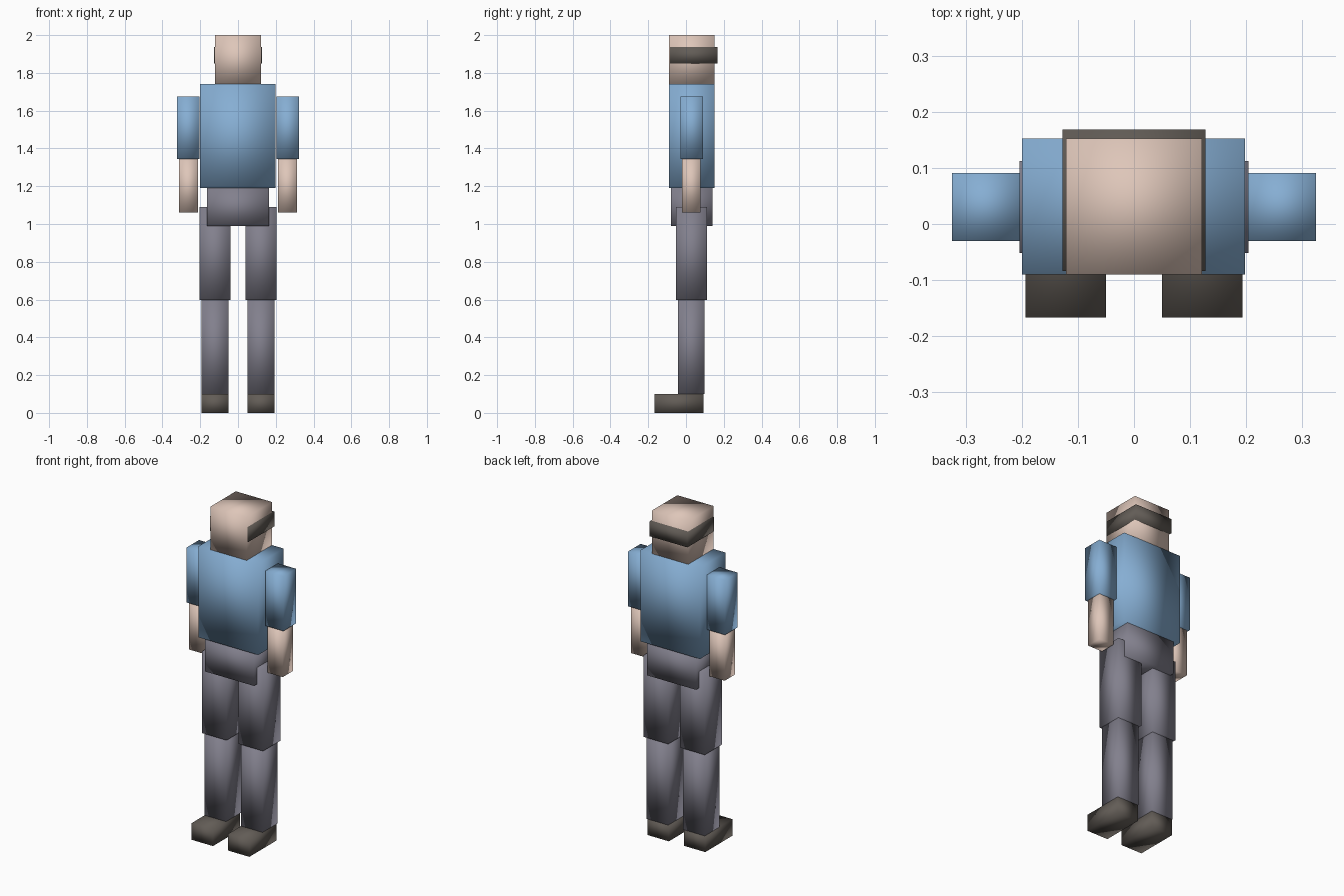
import bpy
import bmesh
from mathutils import Vector

if "Cube" in bpy.data.objects:
    bpy.data.objects.remove(bpy.data.objects["Cube"])


def material(name, rgb):
    """Flat colour given as sRGB 0-255, stored as linear values."""
    lin = [((c / 255 + 0.055) / 1.055) ** 2.4 for c in rgb]
    m = bpy.data.materials.new(name)
    m.diffuse_color = (*lin, 1)
    m.use_nodes = True
    m.node_tree.nodes["Principled BSDF"].inputs["Base Color"].default_value = m.diffuse_color
    return m


SKIN = material("skin", (222, 198, 185))
BLUE = material("shirt_blue", (134, 174, 211))
GREY = material("trouser_grey", (130, 128, 141))
BROWN = material("shoe_brown", (98, 92, 86))


def box(name, x, y, z, mat):
    """Box between (min, max) limits, with soft shading across its edges."""
    lo, hi = Vector((x[0], y[0], z[0])), Vector((x[1], y[1], z[1]))
    bm = bmesh.new()
    bmesh.ops.create_cube(bm, size=1)
    size = hi - lo
    for v in bm.verts:
        v.co = Vector(v.co[i] * size[i] for i in range(3))
    for f in bm.faces:
        f.smooth = True
    mesh = bpy.data.meshes.new(name)
    bm.to_mesh(mesh)
    bm.free()
    mesh.materials.append(mat)
    obj = bpy.data.objects.new(name, mesh)
    obj.location = (lo + hi) / 2
    bpy.context.collection.objects.link(obj)


def pair(name, x, y, z, mat):
    """Matching boxes on both sides of the body."""
    box("right_" + name, (-x[1], -x[0]), y, z, mat)
    box("left_" + name, x, y, z, mat)


# Head with the band round its sides and back
box("head", (-0.121, 0.121), (-0.09, 0.152), (1.74, 2.0), SKIN)
box("head_band", (-0.127, 0.127), (-0.084, 0.168), (1.85, 1.938), BROWN)

# Body
box("torso", (-0.2, 0.198), (-0.09, 0.152), (1.19, 1.74), BLUE)
box("hips", (-0.165, 0.163), (-0.08, 0.14), (0.99, 1.19), GREY)

# Arms
pair("sleeve", (0.203, 0.324), (-0.03, 0.091), (1.345, 1.675), BLUE)
pair("forearm", (0.212, 0.312), (-0.02, 0.077), (1.06, 1.345), SKIN)

# Legs
pair("thigh", (0.04, 0.204), (-0.052, 0.112), (0.597, 1.09), GREY)
pair("shin", (0.05, 0.194), (-0.042, 0.098), (0.1, 0.597), GREY)
pair("shoe", (0.05, 0.193), (-0.167, 0.092), (0.0, 0.1), BROWN)
